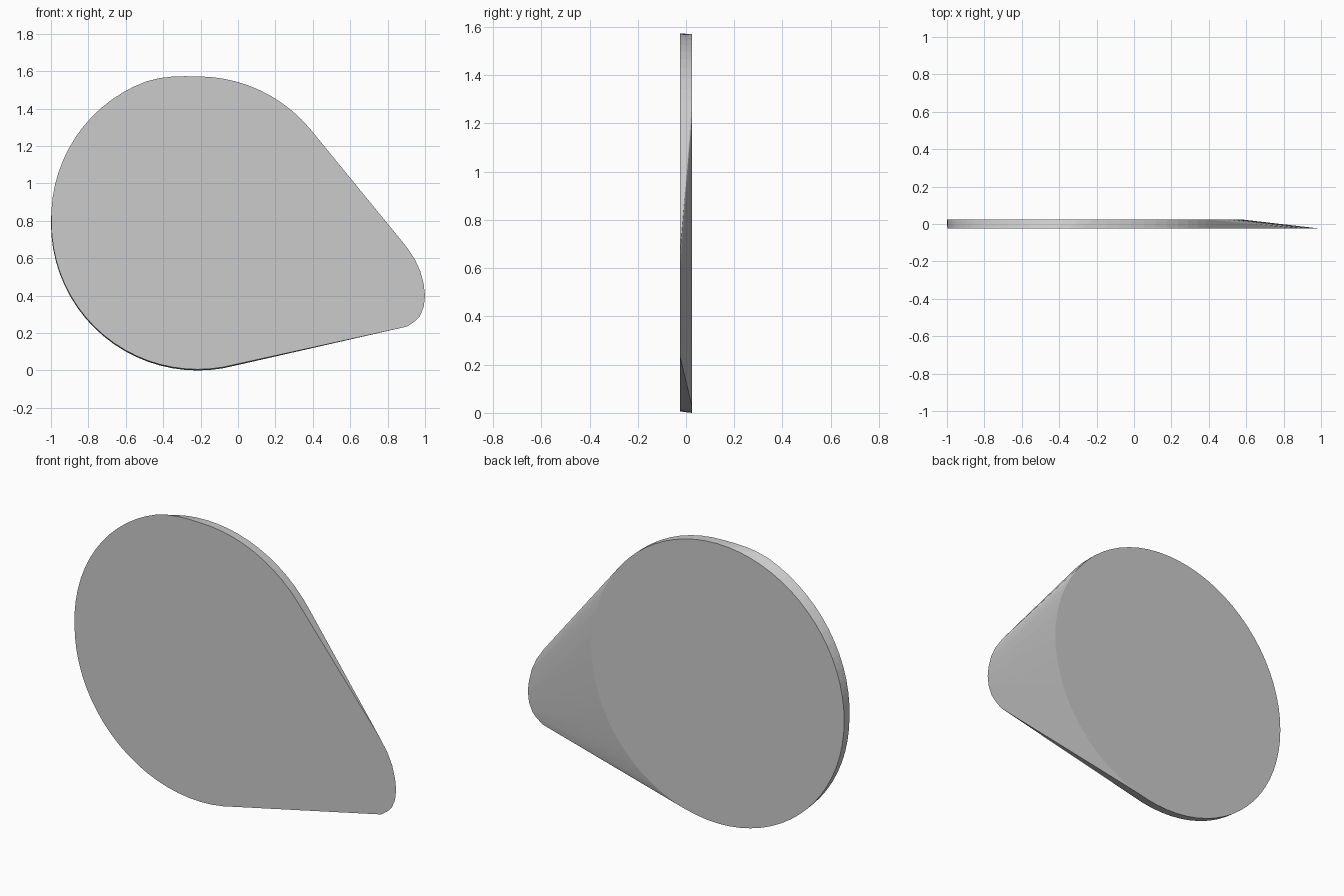
import bpy, bmesh
from math import cos, sin, pi, radians

if "Cube" in bpy.data.objects:
    bpy.data.objects.remove(bpy.data.objects["Cube"])

CX, CZ, R, HALF = -0.215, 0.785, 0.785, 0.025
SEG = 72


def bulge(deg):
    # slight swelling of the front outline at the upper left
    if 92 < deg <= 108:
        return 0.022 * (deg - 92) / 16
    if 108 < deg < 180:
        return 0.022 * cos(pi / 2 * (deg - 108) / 72)
    return 0.0


bm = bmesh.new()

# round back face
for i in range(SEG):
    a = 2 * pi * i / SEG
    bm.verts.new((CX + R * cos(a), HALF, CZ + R * sin(a)))

# teardrop front face: round body
for i in range(SEG):
    deg = 360 * i / SEG
    if 35 < deg < 285:
        r = R - 0.002 + bulge(deg)
        a = radians(deg)
        bm.verts.new((CX + r * cos(a), -HALF, CZ + 0.004 + r * sin(a)))

# teardrop front face: rounded tip
tip = [(0.9, 0.662), (0.945, 0.595), (0.975, 0.53), (0.993, 0.46), (1.0, 0.4),
       (0.993, 0.34), (0.972, 0.29), (0.945, 0.262), (0.905, 0.235)]
for x, z in tip:
    bm.verts.new((x, -HALF, z))

# join both outlines with a tight skin, then clean up the flat faces
res = bmesh.ops.convex_hull(bm, input=bm.verts[:])
loose = [v for v in bm.verts if not v.link_faces]
bmesh.ops.delete(bm, geom=loose, context='VERTS')
bmesh.ops.dissolve_limit(bm, angle_limit=radians(0.2), verts=bm.verts[:], edges=bm.edges[:])
bmesh.ops.recalc_face_normals(bm, faces=bm.faces[:])

mesh = bpy.data.meshes.new("teardrop_plate")
bm.to_mesh(mesh)
bm.free()
plate = bpy.data.objects.new("teardrop_plate", mesh)
bpy.context.collection.objects.link(plate)
